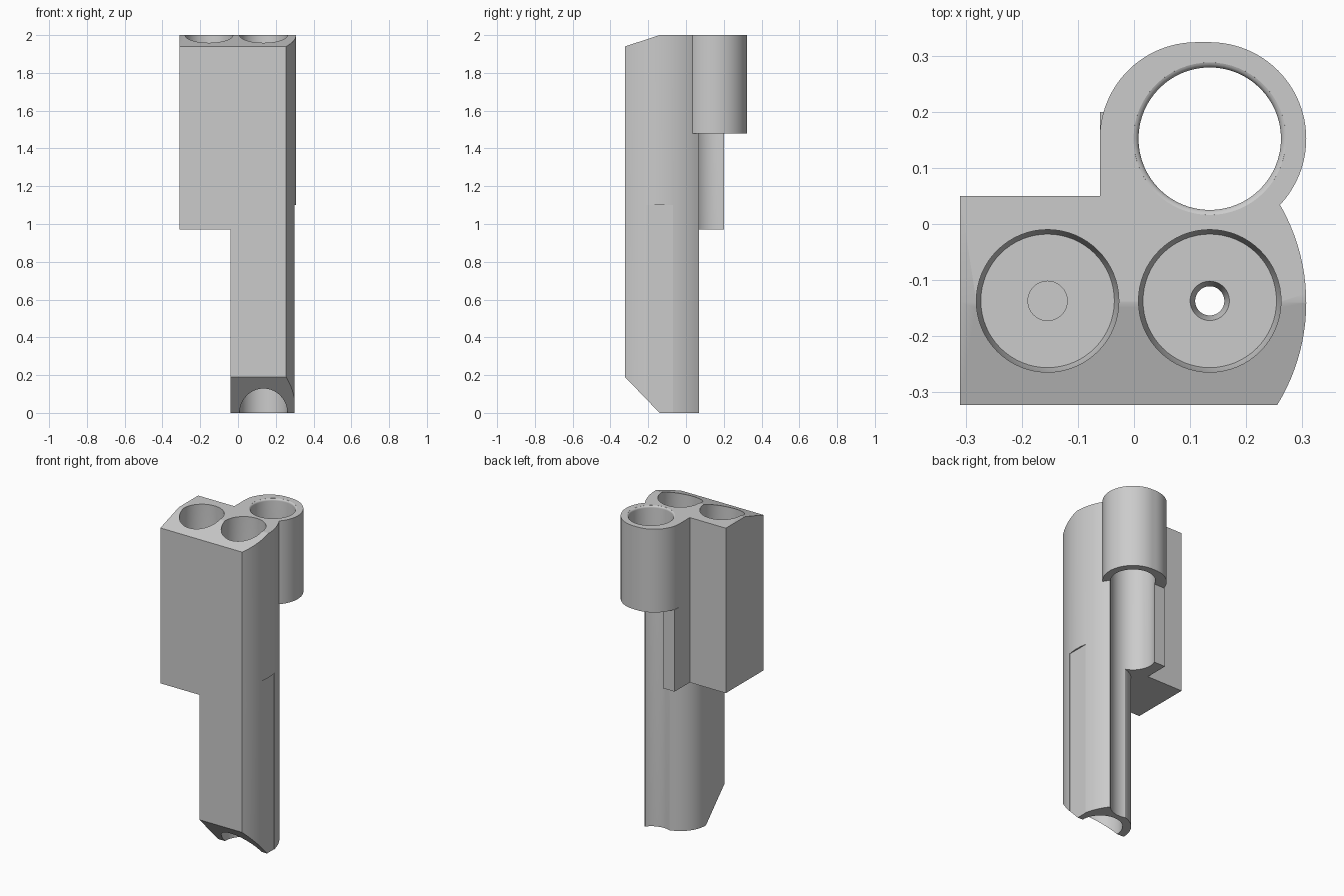
import bpy, bmesh, math

if "Cube" in bpy.data.objects:
    bpy.data.objects.remove(bpy.data.objects["Cube"])

grey = bpy.data.materials.new("light_grey")
grey.use_nodes = True
colour = (0.6, 0.6, 0.6, 1)
grey.diffuse_color = colour
grey.node_tree.nodes["Principled BSDF"].inputs["Base Color"].default_value = colour


def finish(name, bm):
    bmesh.ops.recalc_face_normals(bm, faces=bm.faces)
    mesh = bpy.data.meshes.new(name)
    bm.to_mesh(mesh)
    bm.free()
    mesh.materials.append(grey)
    obj = bpy.data.objects.new(name, mesh)
    bpy.context.collection.objects.link(obj)
    return obj


def prism(name, points, low, high, axis="z"):
    """Extrude a flat outline along z, or a (y, z) outline along x."""
    bm = bmesh.new()
    ends = []
    for h in (low, high):
        ends.append([bm.verts.new((a, b, h) if axis == "z" else (h, a, b))
                     for a, b in points])
        bm.faces.new(ends[-1])
    n = len(points)
    for i in range(n):
        j = (i + 1) % n
        bm.faces.new((ends[0][i], ends[0][j], ends[1][j], ends[1][i]))
    return finish(name, bm)


def lathe(name, centre, profile, sides=64):
    """Closed turned solid from (radius, height) pairs."""
    bm = bmesh.new()
    rings = [[bm.verts.new((x, y, z)) for x, y in arc(centre, r, 0, 360, sides)[:-1]]
             for r, z in profile]
    for a, b in zip(rings, rings[1:]):
        for i in range(sides):
            j = (i + 1) % sides
            bm.faces.new((a[i], a[j], b[j], b[i]))
    bm.faces.new(rings[0])
    bm.faces.new(rings[-1])
    return finish(name, bm)


def arc(centre, r, start, end, steps=24):
    angles = [math.radians(start + (end - start) * i / steps) for i in range(steps + 1)]
    return [(centre[0] + r * math.cos(a), centre[1] + r * math.sin(a)) for a in angles]


def combine(target, tool, operation):
    tool.hide_render = True
    mod = target.modifiers.new(operation.lower(), "BOOLEAN")
    mod.operation = operation
    mod.solver = "EXACT"
    mod.object = tool
    bpy.context.view_layer.objects.active = target
    bpy.ops.object.modifier_apply(modifier=mod.name)
    bpy.data.objects.remove(tool)


LEFT, RIGHT, REAR = (-0.154, -0.137), (0.135, -0.137), (0.135, 0.152)
FRONT, TOP, STEP, BORE = -0.323, 2.0, 0.97, 0.127

# Bulged side wall shared by the upper and lower bodies
bulge = arc((-0.041, -0.14), 0.348, -31.7, 37.1)
bulge[0] = (0.255, FRONT)

# Lower leg with a rounded rear corner
body = prism("holder_body",
             [(-0.04, FRONT)] + bulge + [(0.135, 0.07)] + arc(RIGHT, 0.175, 90, 180),
             0, STEP)

# Wide upper block
combine(body, prism("upper_block",
                    [(-0.31, FRONT)] + bulge + [(0.135, 0.07), (0.1, 0.05), (-0.31, 0.05)],
                    STEP, TOP), "UNION")

# Rear web and the socket collar above it
combine(body, prism("rear_web", [(-0.061, 0), (0.135, 0), (0.135, 0.2), (-0.061, 0.2)],
                    STEP, 1.48), "UNION")
combine(body, prism("rear_collar",
                    arc(REAR, 0.172, -60, 90, 40) + arc((0.111, 0.152), 0.172, 90, 180)
                    + [(-0.061, 0.003)], 1.48, TOP), "UNION")

# Sloped front edges at top and bottom
for slope in ([(-0.4, 0.27), (-0.1, -0.0415), (-0.4, -0.0415)],
              [(-0.4, 1.915), (-0.1, 2.013), (-0.4, 2.013)]):
    combine(body, prism("slope_cutter", slope, -0.5, 0.5, "x"), "DIFFERENCE")

# Flat recess on the bulged side
combine(body, prism("side_recess_cutter",
                    [(-0.21, -0.1), (-0.07, -0.1), (-0.07, 1.1), (-0.21, 1.1)],
                    0.298, 0.4, "x"), "DIFFERENCE")

# Rear through bore with a rounded rim
rim = [(BORE + 0.012 * (1 - math.cos(a)), TOP - 0.012 + 0.012 * math.sin(a))
       for a in (math.radians(15 * i) for i in range(6))]
combine(body, lathe("rear_bore_cutter", REAR,
                    [(BORE, -0.1)] + rim + [(BORE + 0.012, TOP + 0.05)]), "DIFFERENCE")

# Blind and stepped front bores
socket = [(0.035, 1.1), (0.119, 1.1), (BORE, 1.13), (BORE, 2.05)]
combine(body, lathe("left_bore_cutter", LEFT, [(0.035, 1.02)] + socket), "DIFFERENCE")
combine(body, lathe("right_bore_cutter", RIGHT,
                    [(BORE, -0.05), (BORE, 0.93), (0.026, 0.93), (0.026, 1.07)] + socket),
        "DIFFERENCE")

bpy.ops.object.select_all(action="DESELECT")
body.select_set(True)
bpy.context.view_layer.objects.active = body
bpy.ops.object.shade_smooth_by_angle(angle=math.radians(25))
